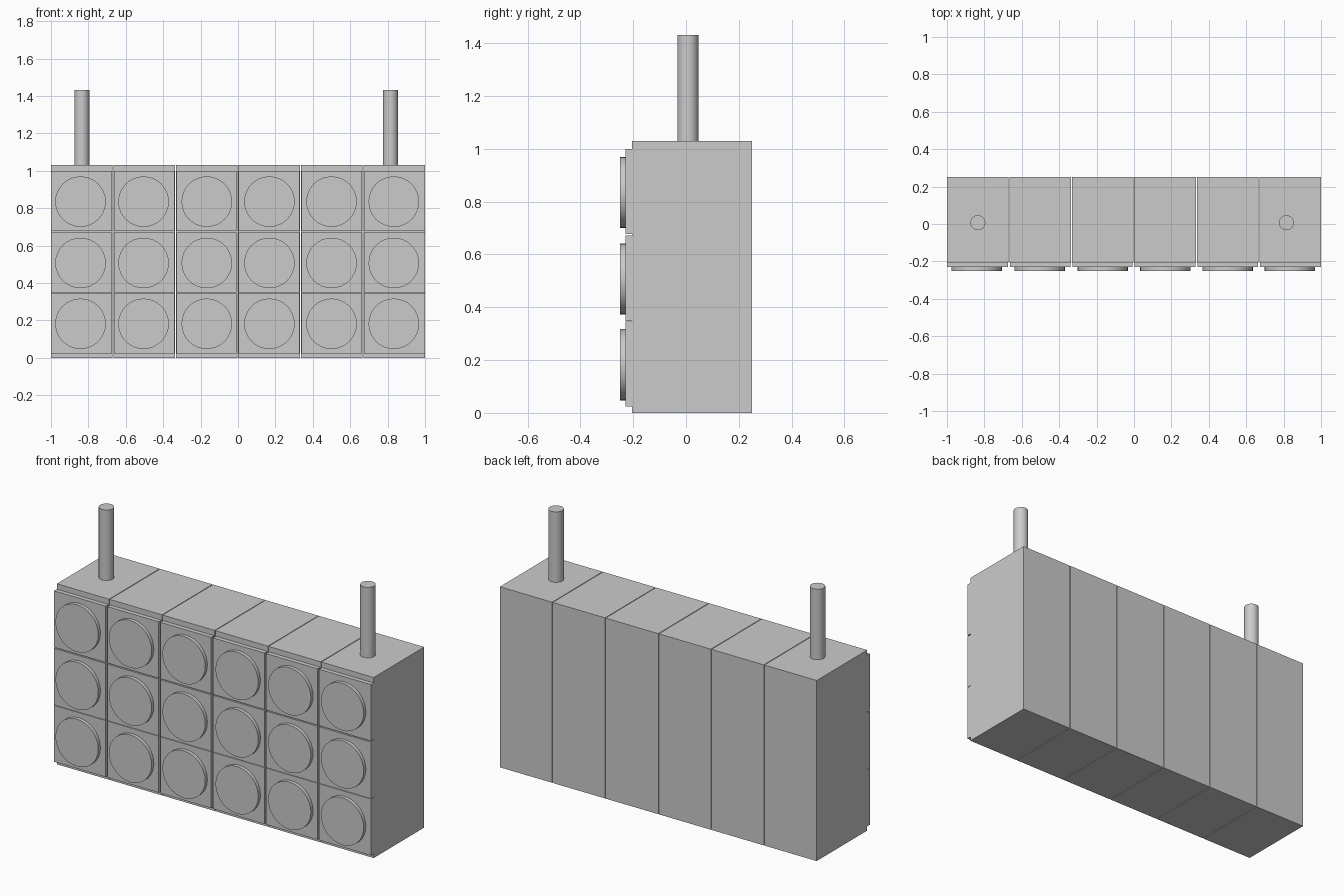
import bpy
from math import pi

if "Cube" in bpy.data.objects:
    bpy.data.objects.remove(bpy.data.objects["Cube"])

def box(name, x0, x1, y0, y1, z0, z1):
    bpy.ops.mesh.primitive_cube_add(size=1, location=((x0+x1)/2, (y0+y1)/2, (z0+z1)/2))
    ob = bpy.context.object
    ob.name = name
    ob.scale = (x1-x0, y1-y0, z1-z0)
    bpy.ops.object.transform_apply(location=False, rotation=False, scale=True)

def cylinder(name, r, depth, loc, rot=(0, 0, 0)):
    bpy.ops.mesh.primitive_cylinder_add(vertices=32, radius=r, depth=depth, location=loc, rotation=rot)
    bpy.context.object.name = name
    bpy.ops.object.shade_smooth_by_angle()

column_edges = [-1, -0.668, -0.334, -0.002, 0.334, 0.668, 1]
disc_x = [-0.842, -0.505, -0.167, 0.168, 0.5, 0.833]
row_z = [0.185, 0.51, 0.838]
gap = 0.002

for i, (a, b) in enumerate(zip(column_edges, column_edges[1:])):
    x0 = a if i == 0 else a + gap
    x1 = b if i == 5 else b - gap
    # Tall housing column
    box(f"housing_column_{i+1}", x0, x1, -0.205, 0.25, 0, 1.03)
    # Raised front plates with round lamp lenses
    p0 = a if i == 0 else a + 0.005
    p1 = b if i == 5 else b - 0.006
    for j, z in enumerate(row_z):
        box(f"front_plate_{i+1}_{j+1}", p0, p1, -0.23, -0.205, z-0.161, z+0.161)
        cylinder(f"lens_{i+1}_{j+1}", 0.135, 0.02, (disc_x[i], -0.24, z-0.003), (pi/2, 0, 0))

# Hanging rods on the outer columns
for side, x in (("left", -0.835), ("right", 0.815)):
    cylinder(f"hanging_rod_{side}", 0.04, 0.403, (x, 0.007, 1.2305))
